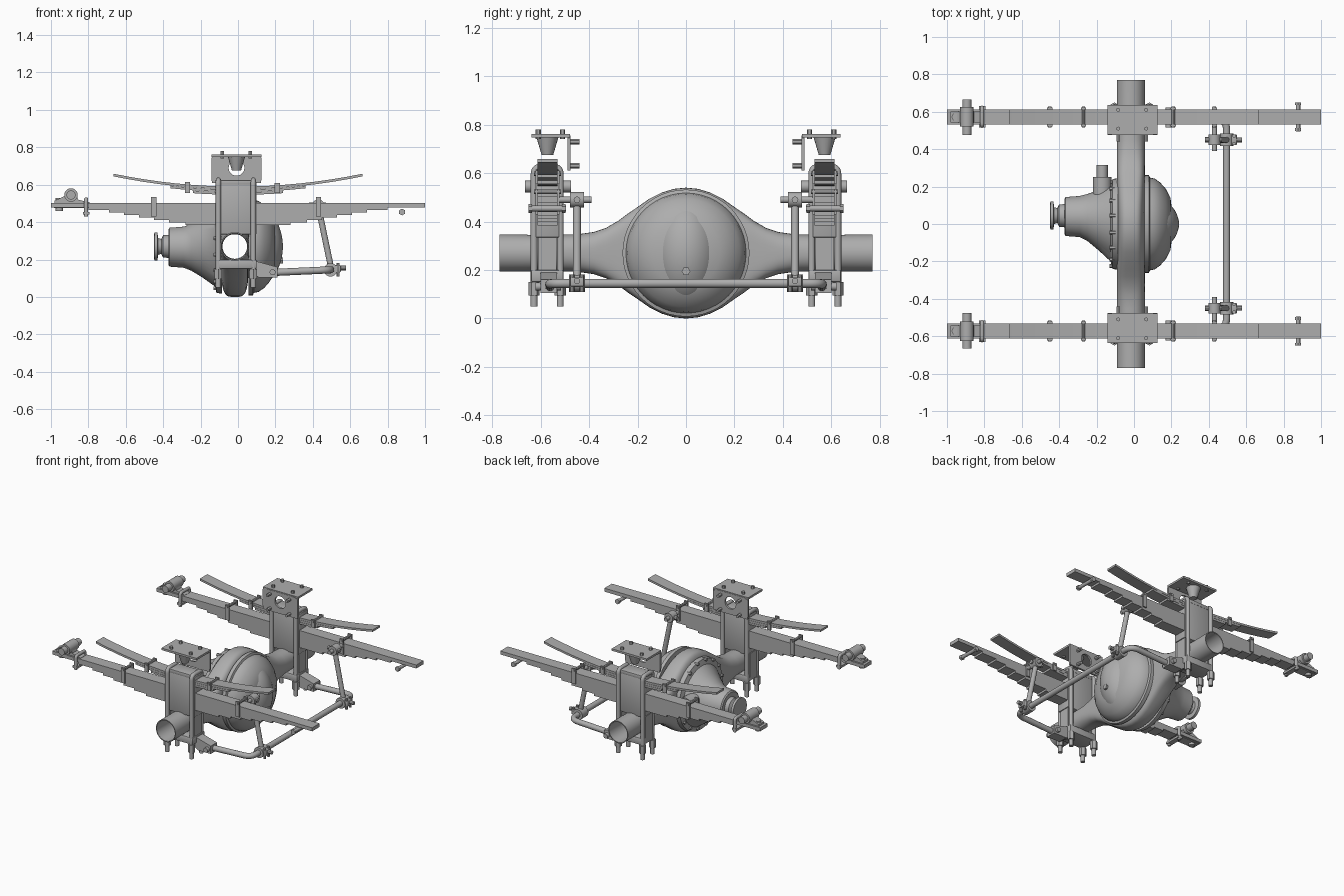
import bpy, bmesh, math
from mathutils import Vector

if "Cube" in bpy.data.objects:
    bpy.data.objects.remove(bpy.data.objects["Cube"])

GREY = (0.42, 0.42, 0.42, 1)
steel = bpy.data.materials.new("grey steel")
steel.use_nodes = True
steel.diffuse_color = GREY
steel.node_tree.nodes["Principled BSDF"].inputs["Base Color"].default_value = GREY
TURN = 2 * math.pi


def finish(name, me):
    me.materials.clear()
    me.materials.append(steel)
    me.polygons.foreach_set("use_smooth", [True] * len(me.polygons))
    me.set_sharp_from_angle(angle=0.6)
    ob = bpy.data.objects.new(name, me)
    bpy.context.scene.collection.objects.link(ob)
    return ob


def from_bm(name, bm):
    bmesh.ops.recalc_face_normals(bm, faces=bm.faces)
    me = bpy.data.meshes.new(name)
    bm.to_mesh(me)
    bm.free()
    return finish(name, me)


def loft(name, rings, closed=False):
    """Skin through point rings; closed joins the last ring to the first."""
    bm = bmesh.new()
    vs = [[bm.verts.new(p) for p in ring] for ring in rings]
    n = len(vs[0])
    pairs = list(zip(vs, vs[1:])) + ([(vs[-1], vs[0])] if closed else [])
    for a, b in pairs:
        for i in range(n):
            bm.faces.new((a[i], a[(i + 1) % n], b[(i + 1) % n], b[i]))
    if not closed:
        bm.faces.new(vs[0])
        bm.faces.new(vs[-1])
    return from_bm(name, bm)


def x_ring(x, cy, cz, ry, rz, n=48):
    return [(x, cy + ry * math.cos(TURN * i / n), cz + rz * math.sin(TURN * i / n)) for i in range(n)]


def y_ring(y, a, b, power=1.0, n=48):
    pts = []
    for i in range(n):
        c, s = math.cos(TURN * i / n), math.sin(TURN * i / n)
        pts.append((TUBE_X + a * math.copysign(abs(c) ** power, c), y,
                    AXLE_Z + b * math.copysign(abs(s) ** power, s)))
    return pts


def box(name, x, y, z, bevel=0.0):
    bm = bmesh.new()
    bmesh.ops.create_cube(bm, size=1)
    for v in bm.verts:
        v.co = [(lo + hi) / 2 + c * abs(hi - lo) for (lo, hi), c in zip((x, y, z), v.co)]
    if bevel:
        bmesh.ops.bevel(bm, geom=bm.edges[:], offset=bevel, segments=2, affect="EDGES", profile=0.5)
    return from_bm(name, bm)


def rod(name, p, q, r, r2=None, sides=20):
    p, q = Vector(p), Vector(q)
    bm = bmesh.new()
    bmesh.ops.create_cone(bm, cap_ends=True, segments=sides, radius1=r,
                          radius2=r if r2 is None else r2, depth=(q - p).length)
    turn = Vector((0, 0, 1)).rotation_difference(q - p).to_matrix()
    for v in bm.verts:
        v.co = turn @ v.co + (p + q) / 2
    return from_bm(name, bm)


def bent_bar(name, pts, r, corner):
    """Round bar along a path with rounded corners."""
    pts = [Vector(p) for p in pts]
    path = [pts[0]]
    for a, b, c in zip(pts, pts[1:], pts[2:]):
        s, e = b + (a - b).normalized() * corner, b + (c - b).normalized() * corner
        for k in range(9):
            t = k / 8
            path.append(s * (1 - t) ** 2 + b * 2 * t * (1 - t) + e * t * t)
    path.append(pts[-1])
    cu = bpy.data.curves.new(name, "CURVE")
    cu.dimensions, cu.bevel_depth, cu.bevel_resolution, cu.use_fill_caps = "3D", r, 4, True
    sp = cu.splines.new("POLY")
    sp.points.add(len(path) - 1)
    for point, co in zip(sp.points, path):
        point.co = (*co, 1)
    tmp = bpy.data.objects.new(name, cu)
    me = bpy.data.meshes.new_from_object(tmp)
    bpy.data.objects.remove(tmp)
    return finish(name, me)


def extrude_xz(name, outline, y0, y1):
    return loft(name, [[(x, y, z) for x, z in outline] for y in (y0, y1)])


# Hollow axle housing with a banjo centre
AXLE_Z, TUBE_X = 0.27, -0.017
half = [(0, .27), (.05, .265), (.1, .25), (.15, .225), (.2, .19), (.24, .163), (.28, .133),
        (.33, .104), (.38, .087), (.45, .077), (.6, .075), (.77, .077)]
profile = [(-y, h) for y, h in half[:0:-1]] + half
rings = [y_ring(y, .075, h, 1 - .5 * min(1, max(0, (.5 - abs(y)) / .2))) for y, h in profile]
rings += [y_ring(y, r, r) for y, r in ((.77, .07), (.62, .066), (-.62, .066), (-.77, .07))]
loft("axle_housing", rings, closed=True)

# Rear cover, its bulge and drain plug
cover = [(.055, .262), (.08, .262), (.085, .248), (.11, .243), (.14, .222), (.17, .188), (.195, .14), (.205, .06)]
loft("rear_cover", [x_ring(x, 0, AXLE_Z, r, r) for x, r in cover])
bulge = [(.07 + .17 * math.sin(a), math.cos(a)) for a in [k * math.pi / 21 for k in range(11)]]
loft("cover_bulge", [x_ring(x, 0, AXLE_Z, .15 * k, .225 * k) for x, k in bulge])
rod("drain_plug", (.15, 0, .195), (.24, 0, .195), .018, sides=6)

# Differential carrier, pinion and drive flange
carrier = [(-.372, .04, .095), (-.365, .04, .104), (-.29, .04, .11), (-.25, .035, .125), (-.19, .02, .16),
           (-.125, .005, .205), (-.115, 0, .24), (-.085, 0, .245)]
loft("differential_carrier", [x_ring(x, y, .262 + y * .1, r, r) for x, y, r in carrier])
pinion = [(-.45, .055), (-.447, .075), (-.43, .075), (-.428, .045), (-.41, .04), (-.4, .06), (-.385, .06), (-.36, .065)]
loft("pinion_flange", [x_ring(x, .045, AXLE_Z, r, r) for x, r in pinion])
rod("lock_housing", (-.17, .1, .3), (-.17, .25, .3), .05)
rod("lock_cap", (-.17, .25, .3), (-.17, .315, .3), .03)
for i in range(16):
    a = TURN * (i + .5) / 16
    y, z = .228 * math.cos(a), AXLE_Z + .228 * math.sin(a)
    rod("carrier_bolt", (-.13, y, z), (-.1, y, z), .011, sides=6)

# Stabiliser bar running between both sides
bent_bar("stabiliser_bar", [(.17, -.562, .13), (.495, -.562, .145), (.495, .562, .145), (.17, .562, .13)], .019, .06)

SPRING_Y, LEAF_W = .572, .041
lengths = [1, .8, .69, .61, .53, .45, .37, .28]
helpers = [.665, .36, .24]

for s, side in ((1, "back"), (-1, "front")):
    def nm(part):
        return side + "_" + part

    def Y(a, b):
        return (s * a, s * b)

    y0, y1 = SPRING_Y - LEAF_W, SPRING_Y + LEAF_W

    # Main leaf stack, stepped underneath
    top = .503
    for i, L in enumerate(lengths):
        t = .024 if i == 0 else .0135
        box(nm("main_leaf"), (-L, L), Y(y0, y1), (top - t, top))
        top -= t

    # Curved helper leaves
    for i, L in enumerate(helpers):
        xs = [L * (k / 8 - 1) for k in range(17)]
        curve = [(x, .59 - .015 * i + .155 * x * x) for x in xs]
        outline = curve + [(x, z - .014) for x, z in reversed(curve)]
        extrude_xz(nm("helper_leaf"), outline, s * y0, s * y1)

    # Spring clips
    for x, z0, z1 in ((-.45, .43, .535), (.43, .43, .535), (-.27, .555, .615), (.21, .555, .61)):
        for e in (y0 - .004, y1 + .004):
            box(nm("clip_strap"), (x - .014, x + .014), Y(e - .005, e + .005), (z0, z1))
        rod(nm("clip_bolt"), (x, s * (y0 - .015), z1 - .012), (x, s * (y1 + .015), z1 - .012), .009, sides=8)

    # Spring seat, saddle pads and axle clamp
    box(nm("spring_seat"), (-.112, .1), Y(.524, .62), (.335, .615), .004)
    box(nm("top_pad"), (-.1, .09), Y(.522, .622), (.6, .625), .004)
    box(nm("bottom_plate"), (-.115, .1), Y(.505, .64), (.15, .2), .008)
    for x in (-.105, .082):
        box(nm("saddle_side"), (x - .012, x + .012), Y(.535, .61), (.18, .345))
        bent_bar(nm("u_bolt"), [(x, s * .519, .05), (x, s * .519, .625), (x, s * .627, .625), (x, s * .627, .05)],
                 .014, .03)
        for y in (.519, .627):
            rod(nm("u_bolt_nut"), (x, s * y, .095), (x, s * y, .15), .023, sides=6)

    # Bar eye bracket under the spring
    extrude_xz(nm("bar_bracket"), [(.06, .2), (.12, .185), (.21, .16), (.21, .105), (.11, .105), (.06, .14)],
               s * .532, s * .6)
    rod(nm("bar_pin"), (.185, s * .515, .132), (.185, s * .622, .132), .016)

    # Drop link with end clamps
    rod(nm("drop_link"), (.5, s * .45, .145), (.43, s * .45, .48), .016)
    rod(nm("link_top_eye"), (.43, s * .422, .49), (.43, s * .478, .49), .032)
    rod(nm("link_top_pin"), (.43, s * .39, .49), (.43, s * .545, .49), .013)
    rod(nm("link_top_bolt"), (.38, s * .45, .49), (.47, s * .45, .49), .014, sides=8)
    rod(nm("link_bottom_eye"), (.495, s * .417, .145), (.495, s * .483, .145), .036)
    box(nm("link_clamp"), (.495, .55), Y(.422, .478), (.132, .17), .005)
    for y in (.43, .47):
        rod(nm("clamp_bolt"), (.535, s * y, .11), (.535, s * y, .182), .009, sides=8)
    rod(nm("clamp_screw"), (.54, s * .45, .155), (.578, s * .45, .155), .013, sides=8)

    # Shackle at one end of the spring, with a clamp ring
    extrude_xz(nm("shackle_body"), [(-.985, .475), (-.98, .515), (-.925, .54), (-.9, .575), (-.87, .57),
                                    (-.855, .52), (-.79, .505), (-.79, .475)], s * (y0 + .012), s * (y1 - .012))
    rod(nm("shackle_pin"), (-.893, s * .475, .545), (-.893, s * .665, .545), .024)
    rod(nm("shackle_eye"), (-.893, s * .52, .545), (-.893, s * .625, .545), .036)
    rod(nm("shackle_screw"), (-.955, s * SPRING_Y, .46), (-.955, s * SPRING_Y, .53), .02)
    bent_bar(nm("shackle_clamp"), [(-.812, s * .525, .43), (-.812, s * .525, .522), (-.812, s * .622, .522),
                                   (-.812, s * .622, .43)], .011, .015)
    box(nm("clamp_bar"), (-.83, -.795), Y(.515, .632), (.44, .455))

    # Guide bolt at the sliding end
    rod(nm("guide_bolt"), (.877, s * .495, .454), (.877, s * .65, .454), .012)
    for y in (.497, .635):
        rod(nm("guide_nut"), (.877, s * y, .454), (.877, s * (y + .015), .454), .018, sides=6)

    # Frame bracket: top plate, pierced inner plate and bump stop
    box(nm("bracket_top"), (-.143, .126), Y(.478, .637), (.748, .762))
    rim = [(x, z) for x, z in ((-.143, .61), (.126, .61), (.126, .755), (-.143, .755))]
    cx, cz, n = -.008, .69, 40
    outer, inner = [], []
    for i in range(n):
        a = TURN * (i + .5) / n
        dx, dz = math.cos(a), math.sin(a)
        reach = min((.134 if dx > 0 else .135) / max(abs(dx), 1e-6), (.065 if dz > 0 else .08) / max(abs(dz), 1e-6))
        outer.append((cx + dx * reach, cz + dz * reach))
        inner.append((cx + dx * .042, cz + dz * .042))
    loft(nm("bracket_plate"), [[(x, s * y, z) for x, z in ring] for ring, y in
                               ((outer, .476), (outer, .49), (inner, .49), (inner, .476))], closed=True)
    rod(nm("bump_stop"), (-.008, s * SPRING_Y, .675), (-.008, s * SPRING_Y, .75), .024, .046)
    for x in (-.085, .065):
        for y in (.51, .61):
            rod(nm("top_bolt"), (x, s * y, .74), (x, s * y, .78), .011, sides=6)
        for z in (.73, .63):
            rod(nm("side_bolt"), (x, s * .44, z), (x, s * .49, z), .011, sides=6)
